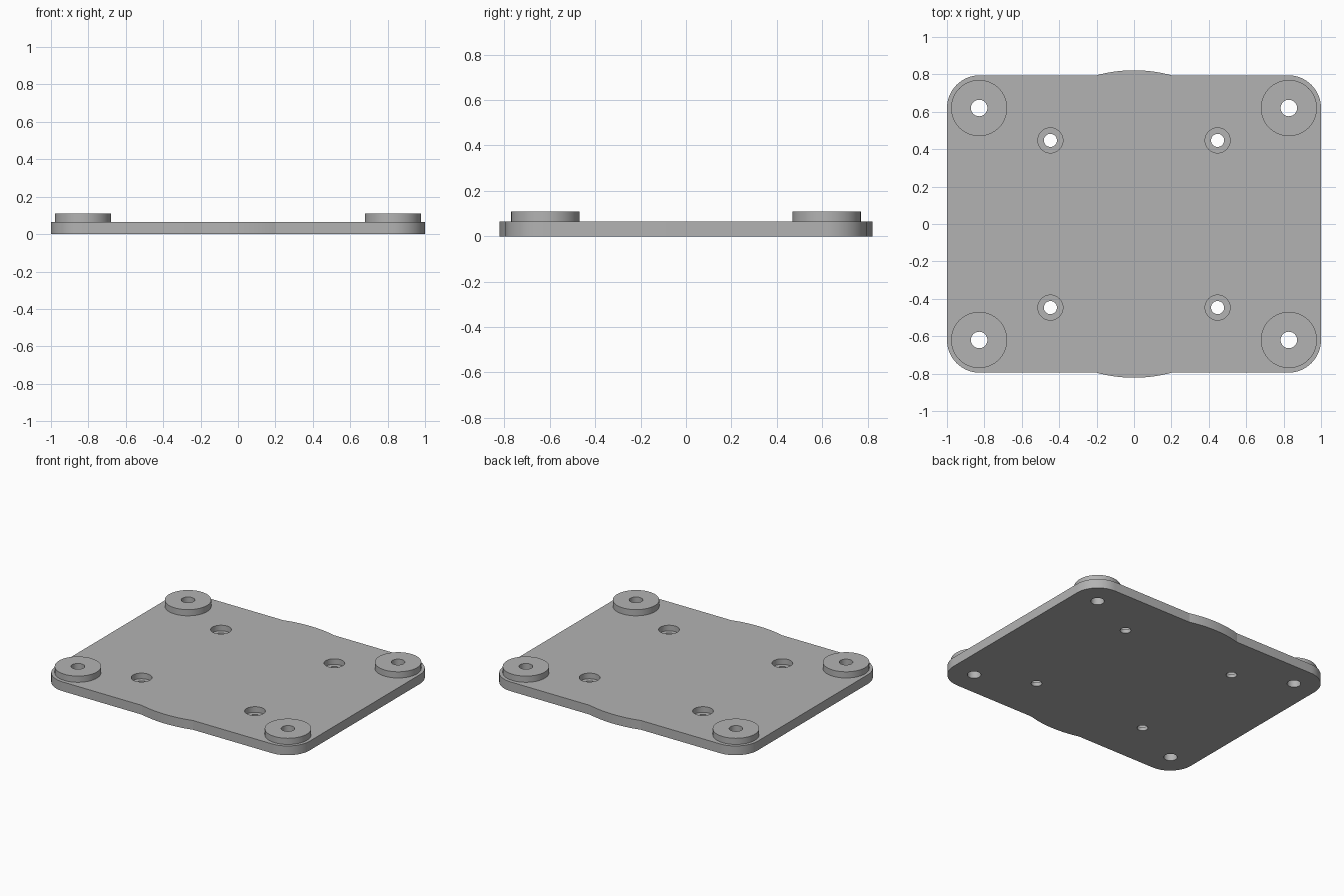
import bpy, bmesh
from math import sin, cos, pi, asin
from mathutils import Matrix, Vector

cube = bpy.data.objects.get("Cube")
if cube:
    bpy.data.objects.remove(cube, do_unlink=True)

HALF_X, HALF_Y, THICK = 1.0, 0.795, 0.066
CORNER = 0.175
BULGE_W, BULGE_H = 0.2, 0.027
BOSS_X, BOSS_Y, BOSS_R, BOSS_TOP = 0.828, 0.62, 0.15, 0.11
BOLT_R = 0.044
SCREW, SCREW_R, SINK_R, SINK_Z = 0.447, 0.035, 0.067, 0.026

grey = bpy.data.materials.new("plain grey")
grey.use_nodes = True
grey.diffuse_color = (0.45, 0.45, 0.45, 1)
grey.node_tree.nodes["Principled BSDF"].inputs["Base Color"].default_value = (0.45, 0.45, 0.45, 1)


def add_object(name, bm):
    bmesh.ops.recalc_face_normals(bm, faces=bm.faces)
    mesh = bpy.data.meshes.new(name)
    bm.to_mesh(mesh)
    bm.free()
    mesh.materials.append(grey)
    obj = bpy.data.objects.new(name, mesh)
    bpy.context.collection.objects.link(obj)
    return obj


def four_corners(x, y):
    return [(sx * x, sy * y) for sx in (-1, 1) for sy in (-1, 1)]


def cylinders(name, spots, radius, z0, z1):
    bm = bmesh.new()
    for x, y in spots:
        bmesh.ops.create_cone(bm, cap_ends=True, segments=64, radius1=radius, radius2=radius,
                              depth=z1 - z0, matrix=Matrix.Translation((x, y, (z0 + z1) / 2)))
    return add_object(name, bm)


def arc(cx, cy, r, a0, a1, steps):
    return [Vector((cx + r * cos(a0 + (a1 - a0) * i / steps),
                    cy + r * sin(a0 + (a1 - a0) * i / steps), 0)) for i in range(steps + 1)]


def cut(obj, cutters):
    for cutter in cutters:
        mod = obj.modifiers.new(cutter.name, 'BOOLEAN')
        mod.operation = 'DIFFERENCE'
        mod.solver = 'EXACT'
        mod.object = cutter
    graph = bpy.context.evaluated_depsgraph_get()
    mesh = bpy.data.meshes.new_from_object(obj.evaluated_get(graph))
    obj.modifiers.clear()
    obj.data = mesh


# Plate outline: rounded corners with a shallow arc on the front and back edges
bulge_r = (BULGE_W ** 2 + BULGE_H ** 2) / (2 * BULGE_H)
sweep = asin(BULGE_W / bulge_r)
cx, cy = HALF_X - CORNER, HALF_Y - CORNER
half = arc(cx, cy, CORNER, 0, pi / 2, 16)
half += arc(0, HALF_Y + BULGE_H - bulge_r, bulge_r, pi / 2 - sweep, pi / 2 + sweep, 20)
half += arc(-cx, cy, CORNER, pi / 2, pi, 16)
outline = half + [-p for p in half]

bm = bmesh.new()
face = bm.faces.new([bm.verts.new(p) for p in outline])
extruded = bmesh.ops.extrude_face_region(bm, geom=[face])["geom"]
bmesh.ops.translate(bm, vec=(0, 0, THICK),
                    verts=[v for v in extruded if isinstance(v, bmesh.types.BMVert)])
plate = add_object("base_plate", bm)

# Raised corner pads
pads = [cylinders(name, [spot], BOSS_R, THICK, BOSS_TOP)
        for name, spot in zip(("front_right_pad", "back_right_pad", "front_left_pad", "back_left_pad"),
                              four_corners(BOSS_X, BOSS_Y))]

# Bolt holes, screw holes and their counterbores
bolt_holes = cylinders("bolt_hole_cutter", four_corners(BOSS_X, BOSS_Y), BOLT_R, -0.1, 0.2)
screw_holes = cylinders("screw_hole_cutter", four_corners(SCREW, SCREW), SCREW_R, -0.1, 0.2)
counterbores = cylinders("counterbore_cutter", four_corners(SCREW, SCREW), SINK_R, SINK_Z, 0.2)
cutters = [bolt_holes, screw_holes, counterbores]

cut(plate, cutters)
for pad in pads:
    cut(pad, [bolt_holes])
for cutter in cutters:
    bpy.data.objects.remove(cutter, do_unlink=True)

# Smooth the round walls and keep the rims sharp
bpy.ops.object.select_all(action='DESELECT')
for obj in [plate] + pads:
    obj.select_set(True)
bpy.context.view_layer.objects.active = plate
bpy.ops.object.shade_smooth_by_angle(angle=pi / 18)
